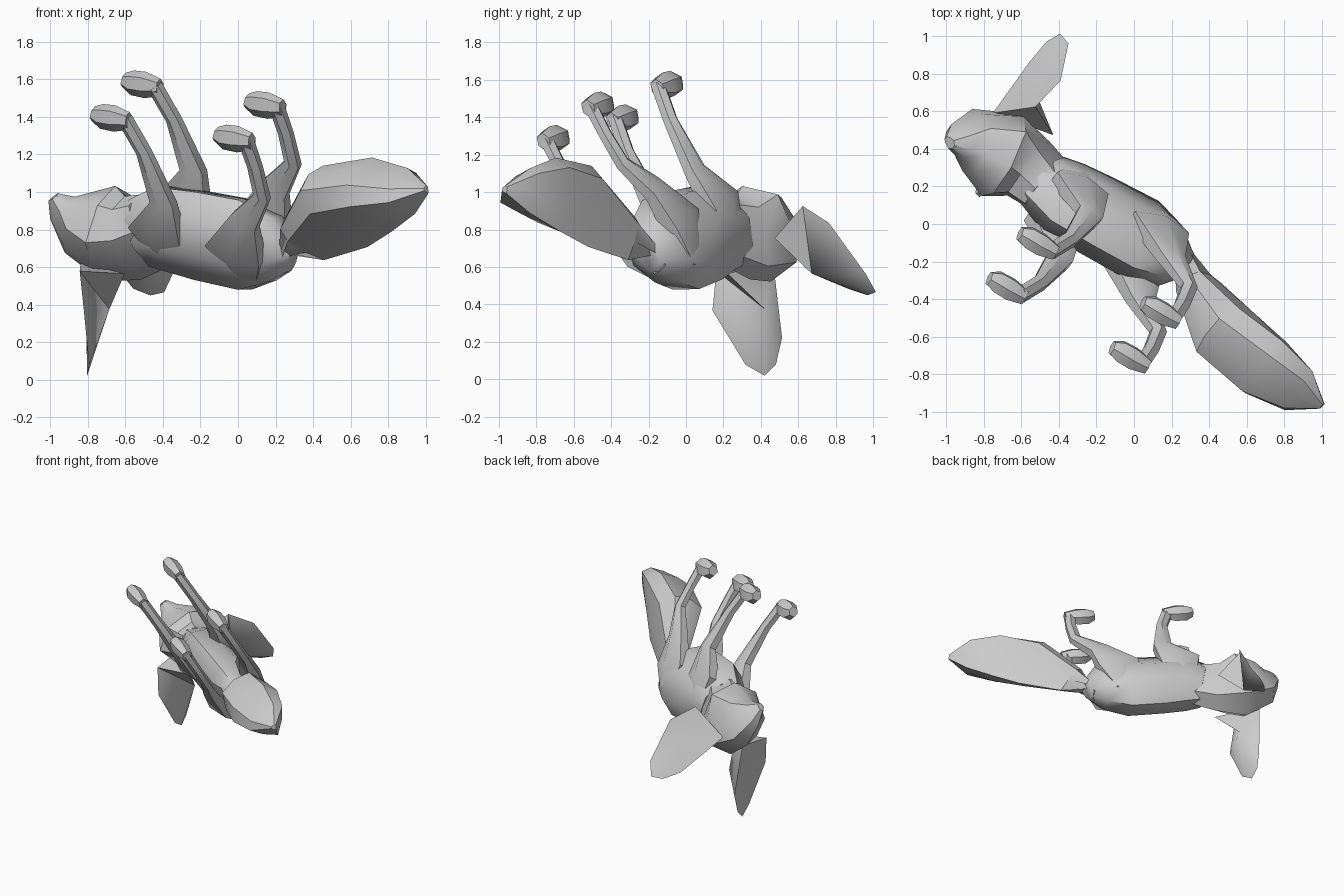
import bpy, bmesh, math
from mathutils import Matrix, Vector

cube = bpy.data.objects.get("Cube")
if cube:
    bpy.data.objects.remove(cube)

# One plain grey for the whole animal
grey = bpy.data.materials.new("plain_grey")
grey.use_nodes = True
COLOUR = (0.6, 0.6, 0.6, 1)
grey.diffuse_color = COLOUR
grey.node_tree.nodes["Principled BSDF"].inputs["Base Color"].default_value = COLOUR

# The animal is built upright (x forward, y left, z up), then laid on its back
forward = Vector((-0.862, 0.486, 0.145)).normalized()
left = Vector((0.487, 0.698, 0.525))
left = (left - forward * left.dot(forward)).normalized()
up = forward.cross(left)
POSE = Matrix((forward, left, up)).transposed().to_4x4()
POSE.translation = left * 0.34 - up * 1.51

# Cross-sections as (side, height) pairs
ROUND = [(math.sin(k * math.pi / 4), math.cos(k * math.pi / 4)) for k in range(8)]
LEG = [(math.sin((k + 0.5) * math.pi / 3), math.cos((k + 0.5) * math.pi / 3)) for k in range(6)]
TAIL = [(0, 1.15), (0.58, 0.45), (1, -0.35), (0.7, -0.88), (0, -1), (-0.7, -0.88), (-1, -0.35), (-0.58, 0.45)]
HEAD = [(0.4, 1), (0.8, 0.4), (1, -0.4), (0.4, -1), (-0.4, -1), (-1, -0.4), (-0.8, 0.4), (-0.4, 1)]


def finish(name, bm, mirrored, angle):
    bmesh.ops.recalc_face_normals(bm, faces=bm.faces)
    mesh = bpy.data.meshes.new(name)
    bm.to_mesh(mesh)
    bm.free()
    mesh.materials.append(grey)
    obj = bpy.data.objects.new(name, mesh)
    bpy.context.collection.objects.link(obj)
    obj.matrix_world = POSE
    bpy.ops.object.select_all(action="DESELECT")
    obj.select_set(True)
    bpy.context.view_layer.objects.active = obj
    bpy.ops.object.shade_smooth_by_angle(angle=math.radians(angle))
    if mirrored:
        mod = obj.modifiers.new("mirror", "MIRROR")
        mod.use_axis = (False, True, False)


def loft(name, section, rings, mirrored=False, angle=40):
    """Skin rings of (x, y, z, half width, half depth), each square to the path."""
    bm = bmesh.new()
    loops = []
    for i, (x, y, z, width, depth) in enumerate(rings):
        before, after = rings[max(i - 1, 0)], rings[min(i + 1, len(rings) - 1)]
        along = Vector((after[0] - before[0], after[2] - before[2])).normalized()
        across = Vector((-along.y, along.x))
        if abs(along.x) > abs(along.y) and across.y < 0:
            across.negate()
        loops.append([bm.verts.new((x + across.x * t * depth, y + s * width,
                                    z + across.y * t * depth)) for s, t in section])
    n = len(section)
    for a, b in zip(loops, loops[1:]):
        for k in range(n):
            bm.faces.new((a[k], a[(k + 1) % n], b[(k + 1) % n], b[k]))
    bm.faces.new(loops[0])
    bm.faces.new(loops[-1])
    finish(name, bm, mirrored, angle)


# Trunk from rump to the base of the neck
loft("body", ROUND, [
    (-0.26, 0, 0.90, 0.06, 0.09), (-0.15, 0, 0.87, 0.16, 0.20), (0.03, 0, 0.87, 0.195, 0.285),
    (0.30, 0, 0.86, 0.19, 0.28), (0.51, 0, 0.85, 0.19, 0.26), (0.65, 0, 0.90, 0.15, 0.21)], angle=50)

# Neck widening into a head with a steep face and a narrow snout
loft("head", HEAD, [
    (0.60, 0, 0.88, 0.14, 0.20), (0.74, 0, 0.95, 0.17, 0.22), (0.89, 0, 0.95, 0.245, 0.25),
    (1.075, 0, 0.91, 0.16, 0.18), (1.155, 0, 0.83, 0.075, 0.095), (1.20, 0, 0.77, 0.03, 0.035)])

# Full, drooping tail
loft("tail", TAIL, [
    (-0.17, 0, 0.94, 0.06, 0.08), (-0.34, 0, 0.77, 0.09, 0.14), (-0.59, 0, 0.53, 0.18, 0.235),
    (-0.84, 0, 0.42, 0.20, 0.19), (-1.05, 0, 0.36, 0.15, 0.11), (-1.19, 0, 0.31, 0.02, 0.02)], angle=32)

# Legs
loft("front_legs", LEG, [
    (0.48, 0.10, 1.02, 0.02, 0.07), (0.48, 0.14, 0.78, 0.09, 0.18), (0.39, 0.165, 0.56, 0.055, 0.08),
    (0.455, 0.165, 0.25, 0.04, 0.045), (0.54, 0.165, 0.05, 0.04, 0.045)], True)
loft("hind_legs", LEG, [
    (0.0, 0.10, 1.05, 0.02, 0.07), (0.0, 0.145, 0.82, 0.09, 0.19), (-0.11, 0.165, 0.59, 0.06, 0.09),
    (-0.25, 0.17, 0.41, 0.04, 0.05), (-0.24, 0.17, 0.22, 0.035, 0.045),
    (-0.21, 0.17, 0.04, 0.04, 0.045)], True)

# Paws, all the same shape
for name, heel in (("front_paws", 0.51), ("hind_paws", -0.25)):
    loft(name, LEG, [
        (heel, 0.17, 0.06, 0.04, 0.05), (heel + 0.09, 0.17, 0.06, 0.06, 0.075),
        (heel + 0.17, 0.17, 0.06, 0.06, 0.07), (heel + 0.22, 0.17, 0.05, 0.04, 0.04)], True)

# Ears: a wide, blunt outline with a hollow front and a bulging back
bm = bmesh.new()
outline = [bm.verts.new(p) for p in (
    (1.04, 0.09, 1.10), (0.97, 0.25, 1.47), (0.94, 0.35, 1.57), (0.90, 0.425, 1.59),
    (0.85, 0.46, 1.49), (0.83, 0.445, 1.15), (0.89, 0.33, 0.98))]
hollow = bm.verts.new((0.92, 0.28, 1.22))
bulge = bm.verts.new((0.85, 0.18, 1.31))
root = bm.verts.new((0.71, 0.18, 1.06))
for a, b in zip(outline, outline[1:] + outline[:1]):
    bm.faces.new((a, b, hollow))
for a, b in zip([root] + outline, outline + [root]):
    bm.faces.new((b, a, bulge))
bm.faces.new((outline[0], outline[-1], root))
finish("ears", bm, True, 30)
